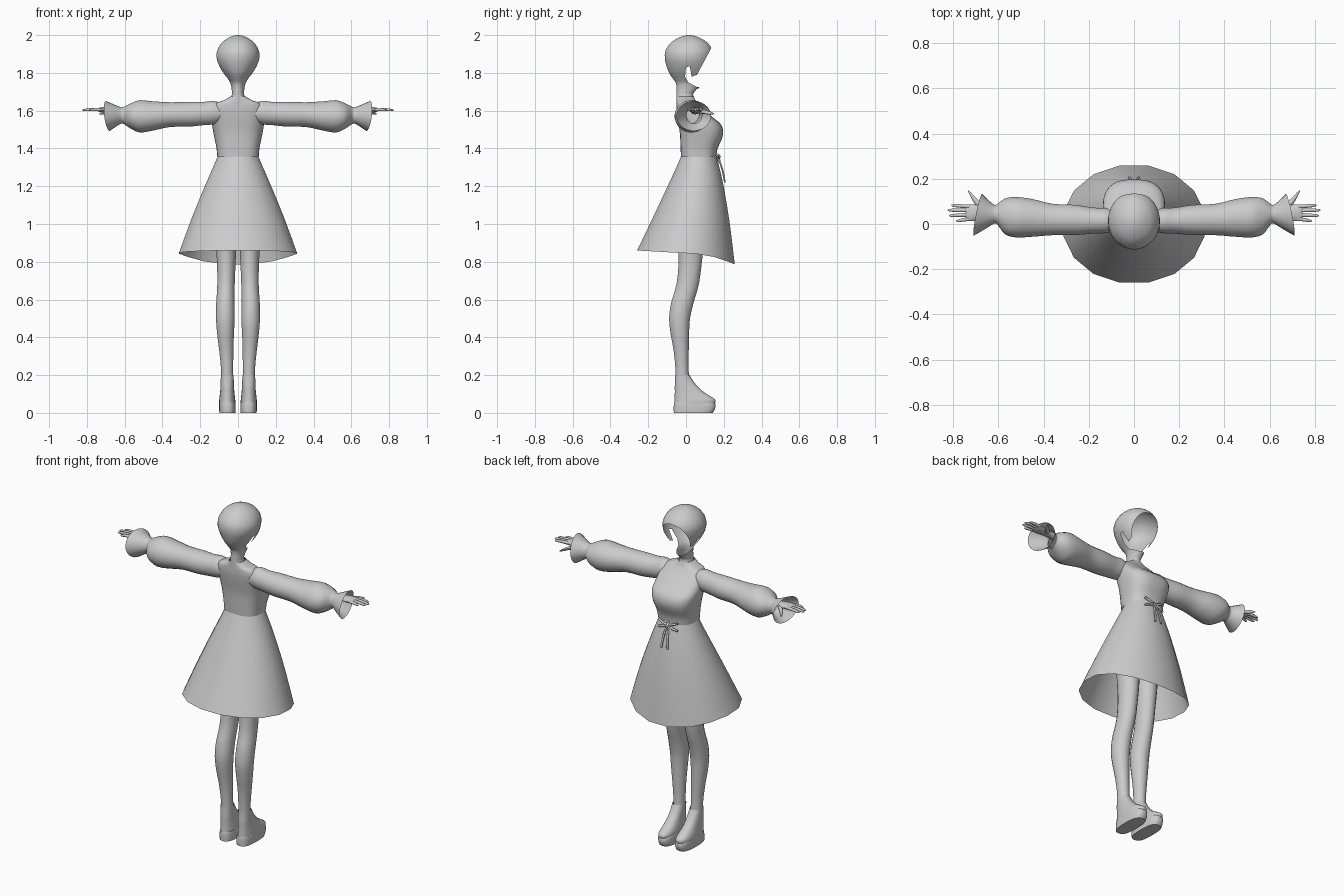
import bpy, bmesh, math
from mathutils import Vector


def spline(rows, steps):
    """Catmull-Rom interpolation through section rows."""
    out = []
    for i in range(len(rows) - 1):
        p0, p1 = rows[max(i - 1, 0)], rows[i]
        p2, p3 = rows[i + 1], rows[min(i + 2, len(rows) - 1)]
        for s in range(steps):
            t = s / steps
            out.append([0.5 * (2 * b + (c - a) * t + (2 * a - 5 * b + 4 * c - d) * t * t
                               + (3 * b - a - 3 * c + d) * t ** 3)
                        for a, b, c, d in zip(p0, p1, p2, p3)])
    return out + [list(rows[-1])]


def loft(name, rows, axis='Z', n=24, power=2.0, steps=3, mirror=False,
         caps=(False, False), warp=None, cut=None, angle=50):
    """Skin of rounded sections; row = (position, centre 1, centre 2, radius 1, radius 2)."""
    bm = bmesh.new()
    rings = []
    for t, c1, c2, r1, r2 in spline(rows, steps):
        ring = []
        for k in range(n):
            a = 2 * math.pi * (k + 0.5) / n
            ca, sa = math.cos(a), math.sin(a)
            u = c1 + r1 * math.copysign(abs(ca) ** (2 / power), ca)
            v = c2 + r2 * math.copysign(abs(sa) ** (2 / power), sa)
            co = Vector((u, v, t)) if axis == 'Z' else Vector((t, u, v))
            if warp:
                co = warp(co)
            ring.append(bm.verts.new(co))
        rings.append(ring)
    for a, b in zip(rings, rings[1:]):
        for k in range(n):
            j = (k + 1) % n
            bm.faces.new((a[k], a[j], b[j], b[k]))
    for flag, ring in zip(caps, (rings[0], rings[-1])):
        if flag:
            bm.faces.new(ring)
    if cut:
        cut(bm)
    bmesh.ops.recalc_face_normals(bm, faces=bm.faces[:])
    me = bpy.data.meshes.new(name)
    bm.to_mesh(me)
    bm.free()
    ob = bpy.data.objects.new(name, me)
    bpy.context.collection.objects.link(ob)
    if mirror:
        ob.modifiers.new("mirror", 'MIRROR').use_mirror_merge = False
    bpy.ops.object.select_all(action='DESELECT')
    ob.select_set(True)
    bpy.context.view_layer.objects.active = ob
    bpy.ops.object.shade_smooth_by_angle(angle=math.radians(angle))
    return ob


def body(z, half, y0, y1, cx=0.0):
    """Horizontal section given by half width and its back and front y."""
    return (z, cx, (y0 + y1) / 2, half, (y1 - y0) / 2)


# Head shell, with the face and ear opening cut away in side profile
OPENING = [(.137, 1.937), (.058, 1.79), (.03, 1.78), (.02, 1.835), (0, 1.83),
           (-.005, 1.78), (.012, 1.75), (.06, 1.724), (.3, 1.724), (.3, 1.937)]


def inside(y, z):
    hit = False
    for (y0, z0), (y1, z1) in zip(OPENING, OPENING[1:] + OPENING[:1]):
        if (z0 > z) != (z1 > z) and y < (y1 - y0) * (z - z0) / (z1 - z0) + y0:
            hit = not hit
    return hit


def cut_face(bm):
    for (y0, z0), (y1, z1) in zip(OPENING[:-2], OPENING[1:-1]):
        bmesh.ops.bisect_plane(bm, geom=bm.verts[:] + bm.edges[:] + bm.faces[:], dist=1e-6,
                               plane_co=(0, y0, z0), plane_no=(0, z1 - z0, y0 - y1))
    gone = []
    for f in bm.faces:
        c = f.calc_center_median()
        if inside(c.y, c.z):
            gone.append(f)
    bmesh.ops.delete(bm, geom=gone, context='FACES')


loft("head_shell", [
    body(1.715, .034, -.05, .062), body(1.745, .04, -.054, .09), body(1.77, .056, -.07, .11),
    body(1.80, .078, -.09, .125), body(1.84, .101, -.105, .135), body(1.88, .114, -.113, .14),
    body(1.92, .11, -.108, .14), body(1.96, .086, -.08, .114), body(1.985, .052, -.042, .075),
    body(1.997, .022, -.008, .04), body(2.0, .002, .014, .018)],
    n=32, caps=(False, True), cut=cut_face)

# Neck
loft("neck", [
    body(1.60, .06, -.05, .06), body(1.65, .042, -.051, .046), body(1.685, .033, -.05, .038),
    body(1.70, .033, -.05, .046), body(1.722, .034, -.05, .064)])

# Bodice
loft("bodice", [
    body(1.355, .11, -.027, .16), body(1.40, .114, -.029, .168), body(1.45, .124, -.031, .19),
    body(1.49, .132, -.034, .197), body(1.53, .138, -.04, .183), body(1.57, .138, -.046, .135),
    body(1.61, .134, -.05, .088), body(1.64, .115, -.05, .06), body(1.655, .075, -.05, .05),
    body(1.675, .04, -.05, .042)], n=32, power=2.7)


# Skirt, hem dropping toward the toe side
def hem_drop(co):
    f = (1.36 - co.z) / .5
    q = co.y / .26
    co.z -= f * (.015 + (.06 * q * q if q > 0 else .015 * q))
    return co


loft("skirt", [
    body(1.36, .109, -.027, .163), body(1.30, .136, -.054, .18), body(1.21, .177, -.097, .203),
    body(1.04, .25, -.178, .236), body(.86, .318, -.264, .263)],
    n=16, power=2.05, steps=2, warp=hem_drop)


# Puffed sleeve with a flared, slanted cuff
def slant(co):
    f = max(0, (co.x - .61) / .08)
    co.x += f * (.12 * (co.z - 1.572) - .2 * (co.y - .04))
    return co


loft("sleeve", [
    (.09, .015, 1.59, .05, .05), (.13, .015, 1.59, .056, .063), (.18, .015, 1.585, .058, .062),
    (.26, .018, 1.581, .067, .066), (.36, .02, 1.579, .07, .066), (.45, .027, 1.572, .084, .078),
    (.52, .03, 1.57, .09, .086), (.57, .034, 1.572, .08, .066), (.605, .043, 1.575, .045, .046),
    (.62, .043, 1.575, .043, .044), (.655, .042, 1.573, .067, .061), (.69, .041, 1.572, .092, .079)],
    axis='X', mirror=True, warp=slant)

# Hands
loft("palm", [
    (.60, .048, 1.598, .024, .018), (.65, .05, 1.602, .025, .016), (.70, .05, 1.604, .036, .015),
    (.735, .05, 1.605, .037, .011), (.745, .05, 1.605, .03, .006)],
    axis='X', n=14, mirror=True, caps=(True, True))
for label, y0, y1, tip in (("index", .077, .082, .808), ("middle", .06, .061, .824),
                           ("ring", .041, .037, .818), ("little", .023, .014, .787)):
    m = (.725 + tip) / 2
    loft(label + "_finger", [
        (.72, y0, 1.605, .009, .009), (m, (y0 + y1) / 2, 1.606, .0085, .0085),
        (tip - .01, y1, 1.603, .0065, .0065), (tip, y1, 1.602, .002, .002)],
        axis='X', n=8, steps=2, mirror=True, caps=(True, True))
loft("thumb", [
    (.665, .065, 1.598, .018, .013), (.70, .10, 1.592, .018, .01),
    (.72, .127, 1.587, .013, .008), (.733, .145, 1.584, .004, .003)],
    axis='X', n=8, steps=2, mirror=True, caps=(True, True))

# Legs
loft("leg", [
    body(1.05, .058, -.045, .10, .064), body(.90, .055, -.043, .095, .063),
    body(.80, .05, -.04, .085, .062), body(.70, .047, -.048, .072, .063),
    body(.64, .047, -.062, .058, .065), body(.58, .049, -.08, .04, .067),
    body(.50, .05, -.09, .022, .067), body(.42, .045, -.082, .017, .066),
    body(.33, .038, -.066, .015, .062), body(.24, .033, -.057, .014, .058),
    body(.16, .032, -.054, .018, .057)], n=20, mirror=True)

# Shoes
loft("shoe_upper", [
    body(.04, .043, -.064, .15, .057), body(.066, .043, -.062, .158, .057),
    body(.085, .041, -.061, .135, .057), body(.11, .038, -.06, .095, .057),
    body(.14, .036, -.06, .062, .057), body(.17, .035, -.058, .038, .057),
    body(.20, .034, -.057, .02, .057)], n=24, power=2.4, mirror=True)
loft("shoe_sole", [
    body(0, .043, -.065, .142, .056), body(.02, .044, -.066, .154, .056),
    body(.045, .044, -.065, .156, .056), body(.055, .042, -.063, .15, .056)],
    n=24, power=2.8, steps=2, mirror=True, caps=(True, True), angle=40)

# Waist bow: two loops each side and two hanging tails
for label, z1 in (("upper", 1.368), ("lower", 1.325)):
    loft(label + "_bow_loop", [
        (.002, .17, 1.345, .006, .006), (.03, .176, (1.345 + z1) / 2, .007, .007),
        (.062, .168, z1, .006, .006)],
        axis='X', n=8, mirror=True, caps=(True, True))
loft("bow_tail", [
    (1.35, .004, .17, .005, .005), (1.29, .013, .192, .006, .005), (1.22, .02, .206, .006, .005)],
    n=8, mirror=True, caps=(True, True))
loft("bow_knot", [
    (1.33, 0, .17, .006, .005), (1.345, 0, .171, .011, .01), (1.36, 0, .166, .006, .005)],
    n=10, caps=(True, True))
